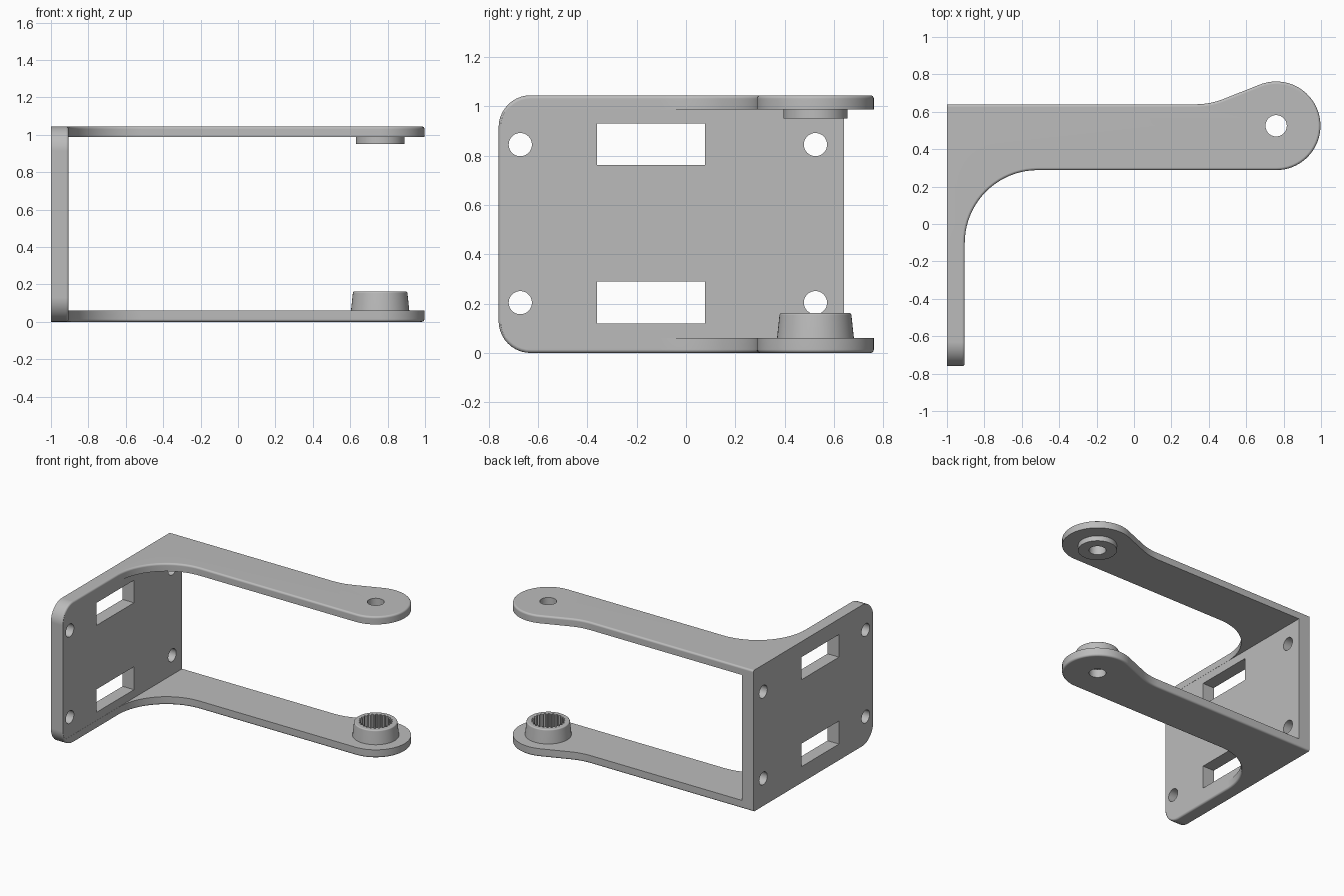
import bpy, bmesh
from math import sin, cos, pi, radians
from mathutils import Vector, Matrix

cube = bpy.data.objects.get("Cube")
if cube:
    bpy.data.objects.remove(cube, do_unlink=True)

grey = bpy.data.materials.new("bracket grey")
grey.use_nodes = True
COLOUR = (0.5, 0.5, 0.5, 1)
grey.diffuse_color = COLOUR
grey.node_tree.nodes["Principled BSDF"].inputs["Base Color"].default_value = COLOUR

HEIGHT = 1.045
PLATE_IN = -0.905            # inner face of the plate
FRONT, BACK = -0.76, 0.64
ARM_LOW, ARM_TOP = 0.06, 0.988
PIVOT = Vector((0.76, 0.525))
TIP_R = 0.237


def to_object(name, bm):
    bmesh.ops.recalc_face_normals(bm, faces=bm.faces[:])
    mesh = bpy.data.meshes.new(name)
    bm.to_mesh(mesh)
    bm.free()
    mesh.materials.append(grey)
    obj = bpy.data.objects.new(name, mesh)
    bpy.context.collection.objects.link(obj)
    return obj


def prism(outline, z0, z1):
    bm = bmesh.new()
    face = bm.faces.new([bm.verts.new((x, y, z0)) for x, y in outline])
    new = bmesh.ops.extrude_face_region(bm, geom=[face])["geom"]
    bmesh.ops.translate(bm, verts=[v for v in new if isinstance(v, bmesh.types.BMVert)],
                        vec=(0, 0, z1 - z0))
    bmesh.ops.recalc_face_normals(bm, faces=bm.faces[:])
    bm.normal_update()
    return bm


def arc(cx, cy, r, a0, a1, n):
    angles = [radians(a0 + (a1 - a0) * i / n) for i in range(n + 1)]
    return [(cx + r * cos(a), cy + r * sin(a)) for a in angles]


def box(x0, x1, y0, y1, z0, z1):
    return to_object("cutter", prism([(x0, y0), (x1, y0), (x1, y1), (x0, y1)], z0, z1))


def cone(name, centre, r0, r1, z0, z1, axis="Z", bevel=0):
    bm = bmesh.new()
    bmesh.ops.create_cone(bm, cap_ends=True, segments=48, radius1=r0, radius2=r1, depth=z1 - z0)
    if bevel:
        rim = [e for e in bm.edges if all(v.co.z > 0 for v in e.verts)]
        bmesh.ops.bevel(bm, geom=rim, offset=bevel, segments=3, profile=0.5, affect="EDGES")
    if axis == "X":
        bmesh.ops.rotate(bm, verts=bm.verts[:], matrix=Matrix.Rotation(pi / 2, 3, "Y"))
        bmesh.ops.translate(bm, verts=bm.verts[:], vec=((z0 + z1) / 2, *centre))
    else:
        bmesh.ops.translate(bm, verts=bm.verts[:], vec=(*centre, (z0 + z1) / 2))
    return to_object(name, bm)


def activate(obj):
    bpy.ops.object.select_all(action="DESELECT")
    obj.select_set(True)
    bpy.context.view_layer.objects.active = obj


def cut(obj, cutter):
    mod = obj.modifiers.new("cut", "BOOLEAN")
    mod.operation = "DIFFERENCE"
    mod.solver = "EXACT"
    mod.object = cutter
    activate(obj)
    bpy.ops.object.modifier_apply(modifier=mod.name)
    bpy.data.objects.remove(cutter, do_unlink=True)


def finish(obj):
    activate(obj)
    bpy.ops.object.shade_smooth_by_angle(angle=radians(35))
    mod = obj.modifiers.new("flat face normals", "WEIGHTED_NORMAL")
    mod.keep_sharp = True


# Bracket outline from above: plate, inner fillet, arm, round tip, neck
neck_start, neck_mid, neck_end = Vector((0.33, BACK)), Vector((0.408, BACK)), Vector((0.48, 0.669))
outline = [(-1, BACK), (-1, FRONT), (PLATE_IN, FRONT)]
outline += arc(PLATE_IN + 0.39, -0.102, 0.39, 180, 90, 20)
outline += arc(*PIVOT, TIP_R, -90, 112, 40)
for i in range(9):
    t = 1 - i / 8
    outline.append(tuple(neck_start * (1 - t) ** 2 + neck_mid * 2 * t * (1 - t) + neck_end * t * t))
bm = prism(outline, 0, HEIGHT)

# Rounded plate corners, then softened outer edges
corners = [e for e in bm.edges if all(v.co.y < FRONT + 0.001 for v in e.verts)
           and abs(e.verts[0].co.z - e.verts[1].co.z) < 0.001]
bmesh.ops.bevel(bm, geom=corners, offset=0.13, segments=10, profile=0.5, affect="EDGES")
bm.normal_update()
soft = [e for e in bm.edges if e.calc_face_angle(0) > radians(40)
        and not all(v.co.x < -0.999 for v in e.verts)]
bmesh.ops.bevel(bm, geom=soft, offset=0.014, segments=4, profile=0.5, affect="EDGES")
bracket = to_object("bracket", bm)

# Open space between the two arms
cut(bracket, box(PLATE_IN - 0.001, 1.2, -1, 1, ARM_LOW, ARM_TOP))

# Plate windows and screw holes
for z0, z1 in ((0.12, 0.29), (0.763, 0.93)):
    cut(bracket, box(-1.1, -0.8, -0.36, 0.078, z0, z1))
for y in (-0.672, 0.525):
    for z in (0.204, 0.845):
        cut(bracket, cone("cutter", (y, z), 0.047, 0.047, -1.1, -0.8, "X"))

# Pivot hole through both arms
cut(bracket, cone("cutter", PIVOT, 0.057, 0.057, -0.1, 1.2))
finish(bracket)

# Collar under the upper arm
collar = cone("upper_collar", PIVOT, 0.13, 0.13, 0.95, ARM_TOP)
cut(collar, cone("cutter", PIVOT, 0.057, 0.057, 0.9, 1.2))
finish(collar)

# Splined hub on the lower arm
hub = cone("splined_hub", PIVOT, 0.156, 0.145, ARM_LOW, 0.162, bevel=0.008)
TEETH = 24
spline = []
for i in range(TEETH * 4):
    a = 2 * pi * i / (TEETH * 4)
    r = 0.114 if i % 4 < 2 else 0.1
    spline.append((PIVOT.x + r * cos(a), PIVOT.y + r * sin(a)))
cut(hub, to_object("cutter", prism(spline, 0, 0.3)))
finish(hub)
